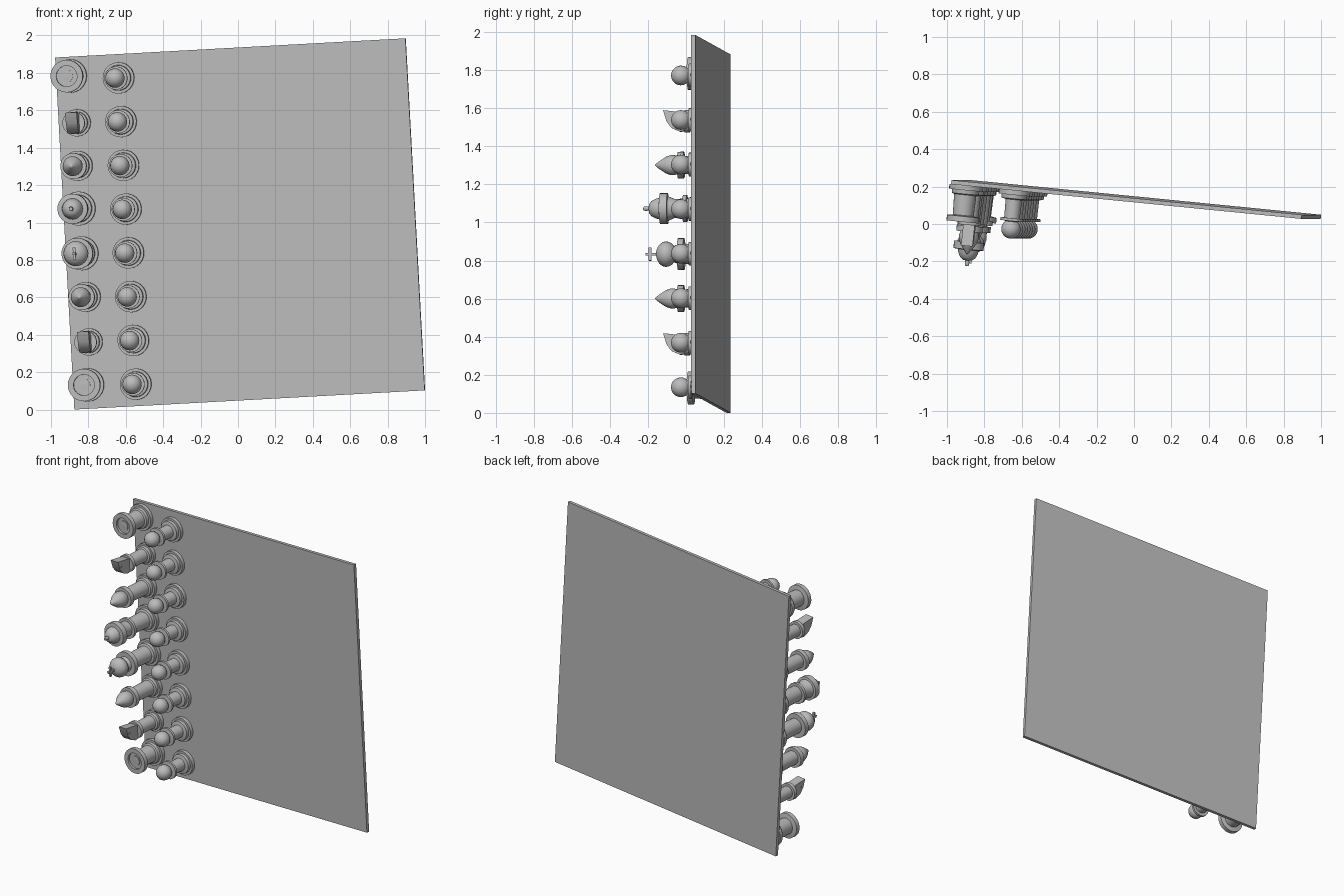
import bpy, bmesh, math
from mathutils import Matrix, Vector

if "Cube" in bpy.data.objects:
    bpy.data.objects.remove(bpy.data.objects["Cube"])

grey = bpy.data.materials.new("plain_grey")
grey.use_nodes = True
grey.diffuse_color = (0.5, 0.5, 0.5, 1)
grey.node_tree.nodes["Principled BSDF"].inputs["Base Color"].default_value = (0.5, 0.5, 0.5, 1)

# Tilted board frame: u across, v up, n out of the front face
u = Vector((0.994, -0.097, 0.053)).normalized()
v = Vector((-0.056, 0, 0.998)).normalized()
n = u.cross(v).normalized()
frame = Matrix((u, v, n)).transposed().to_4x4()
frame.translation = (-0.875, 0.213, 0.0)
SIZE, THICK = 1.885, 0.022


def finish(name, bm, place, smooth=True):
    bmesh.ops.recalc_face_normals(bm, faces=bm.faces)
    mesh = bpy.data.meshes.new(name)
    bm.to_mesh(mesh)
    bm.free()
    mesh.materials.append(grey)
    obj = bpy.data.objects.new(name, mesh)
    bpy.context.collection.objects.link(obj)
    obj.matrix_world = frame @ Matrix.Translation(place)
    if smooth:
        bpy.ops.object.select_all(action='DESELECT')
        obj.select_set(True)
        bpy.context.view_layer.objects.active = obj
        bpy.ops.object.shade_smooth_by_angle(angle=math.radians(35))


def add_box(bm, size, centre):
    m = Matrix.Translation(centre) @ Matrix.Diagonal((*size, 1))
    bmesh.ops.create_cube(bm, size=1, matrix=m)


def lathe(bm, profile, steps=24):
    """Turn a (radius, height) profile around the piece's axis."""
    verts = [bm.verts.new((r, 0, h)) for r, h in profile]
    edges = [bm.edges.new(pair) for pair in zip(verts, verts[1:])]
    bmesh.ops.spin(bm, geom=verts + edges, cent=(0, 0, 0), axis=(0, 0, 1),
                   angle=math.tau, steps=steps)
    bmesh.ops.remove_doubles(bm, verts=bm.verts, dist=0.0004)


def foot(r, body):
    return [(0, 0), (r, 0), (r, .025), (r * .82, .025), (r * .8, .045), (body, .05)]


def collar(r, body, h, thick):
    return [(body, h), (r, h), (r, h + thick), (body, h + thick)]


def ball(r, mid, start, end, squash=1):
    """Arc of a round head, angles measured up from its equator."""
    angles = [math.radians(start + (end - start) * i / 8) for i in range(9)]
    return [(r * math.cos(a), mid + r * squash * math.sin(a)) for a in angles]


def pawn(place):
    bm = bmesh.new()
    lathe(bm, foot(.084, .044) + collar(.062, .042, .15, .015) + ball(.052, .208, -50, 90))
    finish("pawn", bm, place)


def rook(place):
    bm = bmesh.new()
    lathe(bm, foot(.09, .06) + [(.056, .16), (.087, .165), (.087, .195), (.056, .195),
                                (.056, .18), (.033, .18), (.033, .186), (.014, .186), (0, .188)])
    finish("rook", bm, place)


def knight(place):
    bm = bmesh.new()
    lathe(bm, foot(.073, .046) + collar(.06, .042, .185, .025) + [(0, .21)])
    # Head: side outline given thickness
    outline = [(.057, .322), (.0, .305), (-.035, .28), (-.055, .235),
               (-.05, .205), (.042, .205), (.05, .26)]
    face = bm.faces.new([bm.verts.new((-.031, a, h)) for a, h in outline])
    out = bmesh.ops.extrude_face_region(bm, geom=[face])["geom"]
    bmesh.ops.translate(bm, vec=(.062, 0, 0),
                        verts=[g for g in out if isinstance(g, bmesh.types.BMVert)])
    # Eyes
    for side in (-1, 1):
        add_box(bm, (.006, .01, .01), (side * .031, .012, .29))
    finish("knight", bm, place)


def bishop(place):
    bm = bmesh.new()
    lathe(bm, foot(.08, .052) + collar(.07, .048, .215, .032)
          + [(.052, .265), (.053, .285), (.044, .31), (.026, .338), (.01, .36), (0, .37)])
    finish("bishop", bm, place)


def queen(place):
    bm = bmesh.new()
    lathe(bm, foot(.091, .057) + collar(.072, .052, .2, .02)
          + [(.05, .265), (.064, .3), (.081, .302), (.081, .342), (.056, .345), (.052, .365),
             (.04, .388), (.024, .4), (.01, .402), (.012, .415), (.01, .43), (0, .432)])
    finish("queen", bm, place)


def king(place):
    bm = bmesh.new()
    lathe(bm, foot(.091, .057) + collar(.084, .052, .215, .032) + ball(.067, .31, -50, 90, .8))
    # Cross on top
    add_box(bm, (.014, .014, .06), (0, 0, .388))
    add_box(bm, (.014, .068, .014), (0, 0, .395))
    finish("king", bm, place)


# Board
board = bmesh.new()
add_box(board, (SIZE, SIZE, THICK), (SIZE / 2, SIZE / 2, -THICK / 2))
finish("board", board, (0, 0, 0), smooth=False)

# Back row, from the bottom edge up
back_row = [(rook, .078, .128), (knight, .1, .357), (bishop, .096, .598), (king, .086, .832),
            (queen, .084, 1.072), (bishop, .092, 1.3), (knight, .102, 1.53), (rook, .078, 1.782)]
for build, across, up in back_row:
    build((across, up, 0))

# Pawn row
for i in range(8):
    pawn((.338, .118 + .2343 * i, 0))
